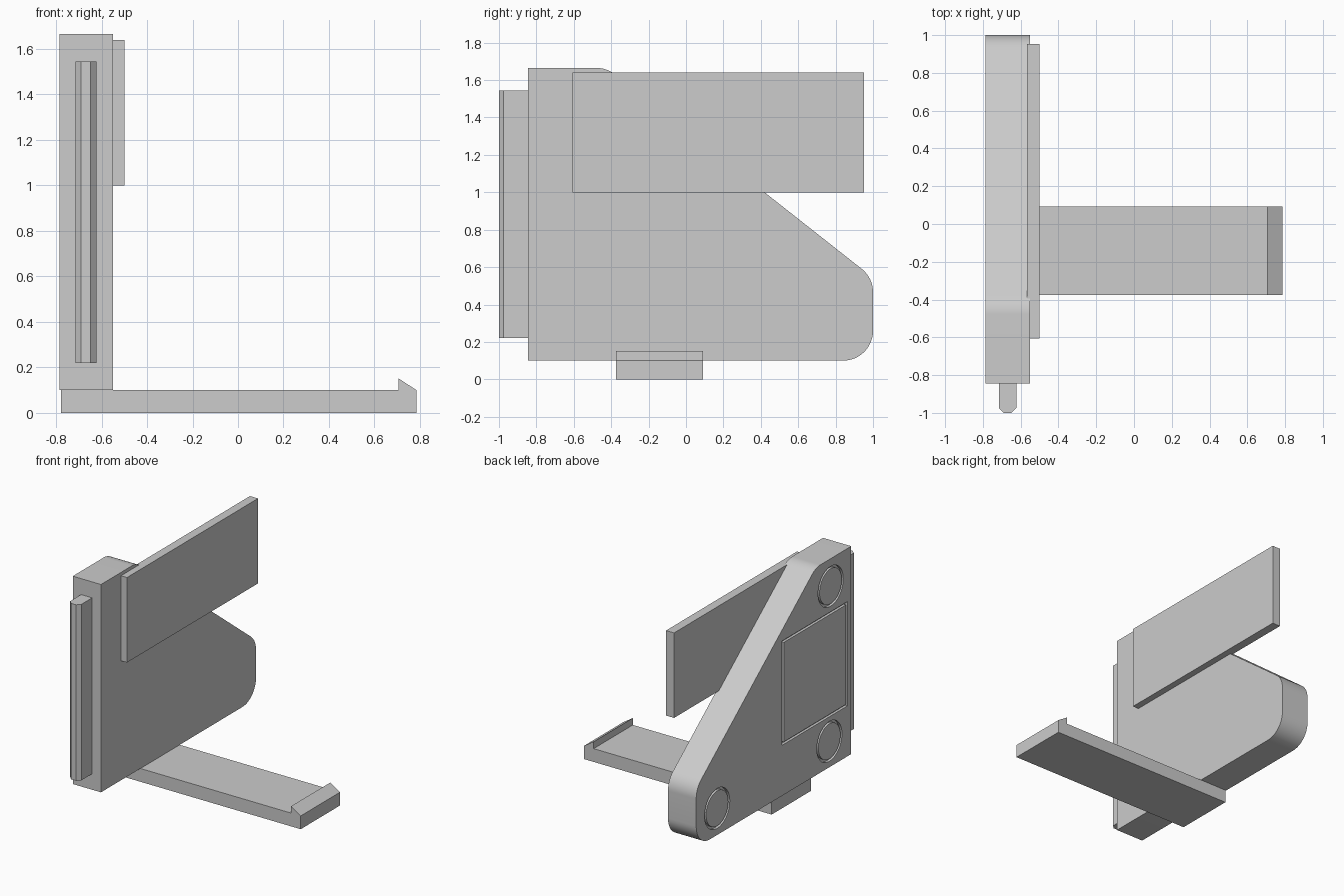
import bpy, bmesh, math
from mathutils import Vector

cube = bpy.data.objects.get("Cube")
if cube:
    bpy.data.objects.remove(cube, do_unlink=True)

# Single light grey plastic
GREY = (0.604, 0.604, 0.604, 1)
grey = bpy.data.materials.new("grey plastic")
grey.use_nodes = True
grey.diffuse_color = GREY
grey.node_tree.nodes["Principled BSDF"].inputs["Base Color"].default_value = GREY


def prism(name, profile, axis, lo, hi):
    """Extrude a 2D profile from lo to hi along axis 'x', 'y' or 'z'."""
    place = {"x": lambda a, b, t: (t, a, b),
             "y": lambda a, b, t: (a, t, b),
             "z": lambda a, b, t: (a, b, t)}[axis]
    bm = bmesh.new()
    face = bm.faces.new([bm.verts.new(place(a, b, lo)) for a, b in profile])
    out = bmesh.ops.extrude_face_region(bm, geom=[face])
    verts = [v for v in out["geom"] if isinstance(v, bmesh.types.BMVert)]
    bmesh.ops.translate(bm, verts=verts, vec=Vector(place(0, 0, hi - lo)))
    bmesh.ops.recalc_face_normals(bm, faces=bm.faces)
    mesh = bpy.data.meshes.new(name)
    bm.to_mesh(mesh)
    bm.free()
    mesh.materials.append(grey)
    obj = bpy.data.objects.new(name, mesh)
    bpy.context.collection.objects.link(obj)
    return obj


def rect(a0, a1, b0, b1):
    return [(a0, b0), (a1, b0), (a1, b1), (a0, b1)]


def circle(a, b, r, n=48):
    return [(a + r * math.cos(2 * math.pi * i / n),
             b + r * math.sin(2 * math.pi * i / n)) for i in range(n)]


def fillet(prev, corner, nxt, r, steps=12):
    """Points of an arc of radius r rounding a convex corner."""
    p, c, n = Vector(prev), Vector(corner), Vector(nxt)
    u, v = (p - c).normalized(), (n - c).normalized()
    half = u.angle(v) / 2
    centre = c + (u + v).normalized() * r / math.sin(half)
    t = r / math.tan(half)
    first = c + u * t - centre
    last = c + v * t - centre
    a0 = math.atan2(first.y, first.x)
    sweep = (math.atan2(last.y, last.x) - a0) % (2 * math.pi)
    return [(centre.x + r * math.cos(a0 + sweep * i / steps),
             centre.y + r * math.sin(a0 + sweep * i / steps))
            for i in range(steps + 1)]


def select_only(obj):
    bpy.ops.object.select_all(action="DESELECT")
    obj.select_set(True)
    bpy.context.view_layer.objects.active = obj


def smooth(obj):
    select_only(obj)
    bpy.ops.object.shade_smooth_by_angle(angle=math.radians(25))


# Wedge-shaped body with three rounded corners
OUTER, INNER = -0.785, -0.55
front_low, back_low = (-0.845, 0.10), (1.0, 0.10)
back_high, top_back, front_top = (1.0, 0.543), (-0.424, 1.665), (-0.845, 1.665)
profile = [front_low]
profile += fillet(front_low, back_low, back_high, 0.16)
profile += fillet(back_low, back_high, top_back, 0.16)
profile += fillet(back_high, top_back, front_top, 0.16)
profile.append(front_top)
body = prism("body", profile, "x", OUTER, INNER)

# Shallow pockets in the outer side, each filled by a flush insert with a gap
GAP, DEPTH = 0.018, 0.02
inserts = [("cover_panel",
            rect(-0.80, -0.024, 0.48, 1.265),
            rect(-0.80 + GAP, -0.024 - GAP, 0.48 + GAP, 1.265 - GAP))]
for label, y, z in (("top", -0.60, 1.457), ("front", -0.585, 0.295), ("back", 0.75, 0.30)):
    inserts.append((label + "_disc", circle(y, z, 0.15), circle(y, z, 0.15 - GAP)))

for name, hole, plug in inserts:
    cutter = prism(name + "_cutter", hole, "x", OUTER - 0.1, OUTER + DEPTH)
    cutter.hide_render = True
    mod = body.modifiers.new("pocket", "BOOLEAN")
    mod.operation = "DIFFERENCE"
    mod.solver = "EXACT"
    mod.object = cutter
    select_only(body)
    bpy.ops.object.modifier_apply(modifier=mod.name)
    bpy.data.objects.remove(cutter, do_unlink=True)
    smooth(prism(name, plug, "x", OUTER, OUTER + DEPTH))
smooth(body)

# Chamfered rail along the front edge
prism("front_rail", [(-0.715, -0.845), (-0.715, -0.975), (-0.69, -1.0),
                     (-0.648, -1.0), (-0.623, -0.975), (-0.623, -0.845)],
      "z", 0.22, 1.545)

# Flat plate on the inner side
prism("side_plate", rect(-0.607, 0.952, 1.0, 1.64), "x", -0.567, -0.50)

# Long foot with a sloped catch at its end
prism("foot_arm", [(-0.778, 0), (0.785, 0), (0.785, 0.10), (0.705, 0.152),
                   (0.705, 0.10), (-0.778, 0.10)], "y", -0.375, 0.092)
